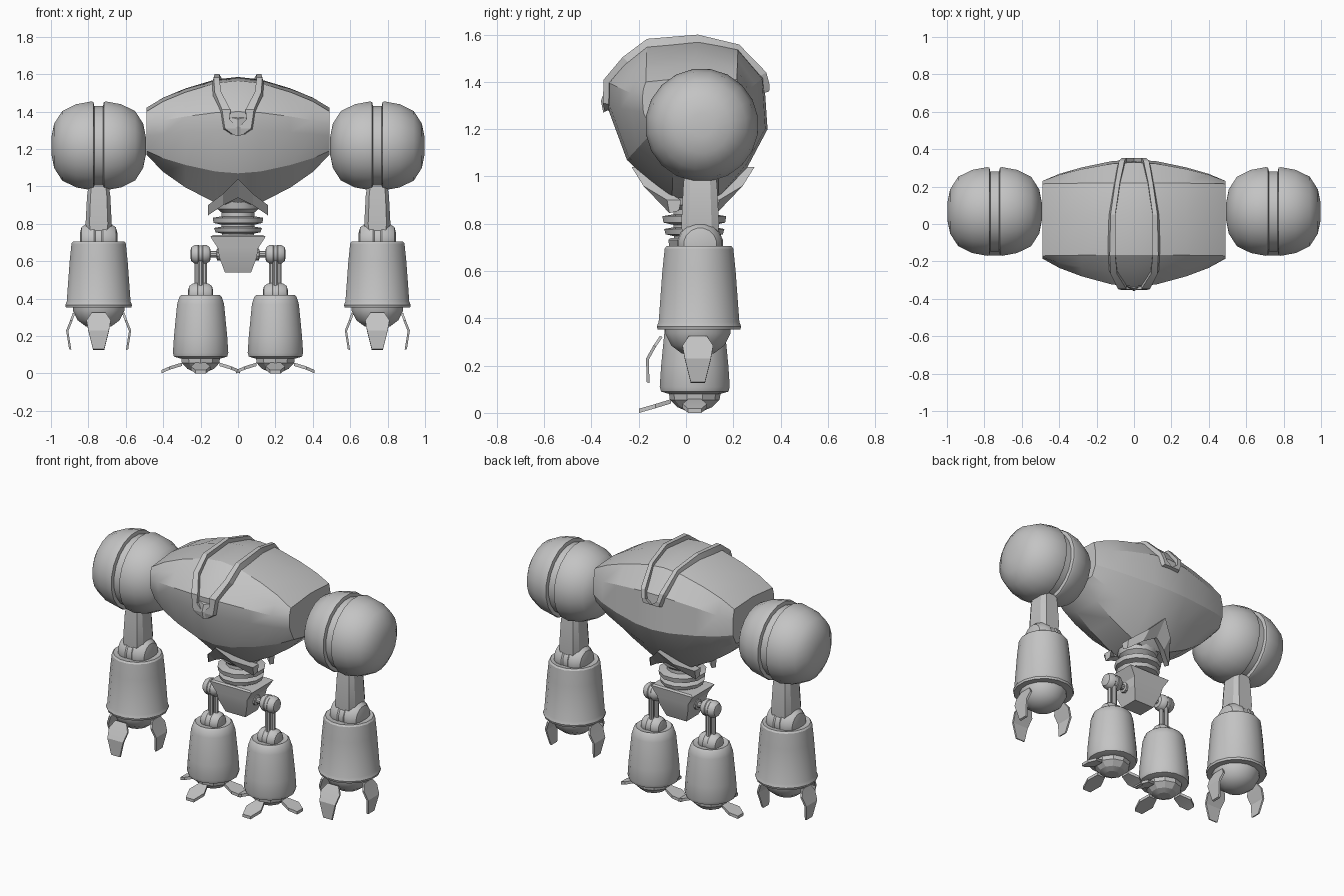
import bpy, bmesh
from math import sin, cos, pi, radians
from mathutils import Vector

cube = bpy.data.objects.get("Cube")
if cube:
    bpy.data.objects.remove(cube)

grey = bpy.data.materials.new("plain_grey")
grey.use_nodes = True
GREY = (0.55, 0.55, 0.55, 1)
grey.diffuse_color = GREY
grey.node_tree.nodes["Principled BSDF"].inputs["Base Color"].default_value = GREY


def loft(name, rings, angle=32):
    """Skin a closed, capped surface over equal-length rings of points."""
    bm = bmesh.new()
    rows = [[bm.verts.new(p) for p in ring] for ring in rings]
    n = len(rows[0])
    for a, b in zip(rows, rows[1:]):
        for i in range(n):
            j = (i + 1) % n
            bm.faces.new((a[i], a[j], b[j], b[i]))
    bm.faces.new(rows[0][::-1])
    bm.faces.new(rows[-1])
    bmesh.ops.recalc_face_normals(bm, faces=bm.faces)
    mesh = bpy.data.meshes.new(name)
    bm.to_mesh(mesh)
    bm.free()
    mesh.materials.append(grey)
    obj = bpy.data.objects.new(name, mesh)
    bpy.context.collection.objects.link(obj)
    bpy.ops.object.select_all(action="DESELECT")
    bpy.context.view_layer.objects.active = obj
    obj.select_set(True)
    bpy.ops.object.shade_smooth_by_angle(angle=radians(angle))
    return obj


def lathe(name, centre, profile, axis="z", seg=16, side=1, angle=32):
    """Revolve (radius, height) pairs around an axis through centre."""
    rings = []
    for r, h in profile:
        ring = []
        for i in range(seg):
            a = 2 * pi * (i + 0.5) / seg
            u, v = r * cos(a), r * sin(a)
            ring.append(Vector(centre) + Vector((u, v, h) if axis == "z" else (side * h, u, v)))
        rings.append(ring)
    return loft(name, rings, angle)


def claw(name, centre, direction, stations, shift):
    """Tapered plate reaching out from centre; stations are (reach, z, half width)."""
    d = Vector(direction)
    across = Vector((-d.y, d.x, 0))
    rings = []
    for reach, z, w in stations:
        outer = Vector(centre) + d * reach + Vector((0, 0, z))
        inner = outer + d * shift[0] + Vector((0, 0, shift[1]))
        rings.append([outer - across * w, outer + across * w, inner + across * w, inner - across * w])
    return loft(name, rings, 10)


def mirror(obj):
    obj.modifiers.new("mirror", "MIRROR")


# Torso: blend from the tall middle section to the small side caps
MIDDLE = [(-.165, 1.565), (.05, 1.585), (.22, 1.545), (.33, 1.42), (.345, 1.2), (.26, 1.04),
          (.14, .89), (-.06, .89), (-.25, 1.07), (-.335, 1.3), (-.335, 1.4), (-.26, 1.49)]
END = [(-.17, 1.4), (.03, 1.42), (.215, 1.41), (.23, 1.34), (.23, 1.25), (.2, 1.19),
       (.13, 1.17), (-.05, 1.17), (-.14, 1.19), (-.18, 1.27), (-.185, 1.33), (-.18, 1.37)]
half = [(.12, .08), (.28, .37), (.4, .67), (.49, 1)]
stations = [(-x, t) for x, t in half[::-1]] + [(0, 0)] + half
loft("torso", [[(x, a[0] + (b[0] - a[0]) * t, a[1] + (b[1] - a[1]) * t)
                for a, b in zip(MIDDLE, END)] for x, t in stations], 26)

# Raised rails of the crest, running over the top from the front beak to the back
RAIL = [(-.345, 1.28, .03, 0), (-.352, 1.31, .07, 0), (-.35, 1.36, .078, .045), (-.348, 1.41, .085, .04),
        (-.268, 1.505, .125, .09), (-.165, 1.582, .13, .1), (.05, 1.6, .125, .1),
        (.225, 1.558, .1, .075), (.34, 1.44, .08, .05), (.353, 1.39, .065, .04), (.352, 1.36, .055, 0)]
rings = []
for y, z, out, inn in RAIL:
    yy, zz = y * .9, 1.25 + (z - 1.25) * .9
    rings.append([(out, y, z), (inn, y, z), (inn, yy, zz), (out + .01, yy, zz)])
mirror(loft("crest_rail", rings, 15))
# Beak at the front tip of the crest
loft("crest_beak", [[(-.045, -.33, z0), (0, y, z1), (.045, -.33, z0)]
                    for z0, y, z1 in ((1.37, -.345, 1.36), (1.31, -.36, 1.32), (1.28, -.35, 1.27))], 10)

# Pointed collar plates under the torso
for name, flip in (("front_collar", 1), ("back_collar", -1)):
    rings = []
    for x, y, z, y2, z2 in ((0, -.23, 1.04, -.15, .94), (.08, -.18, .96, -.12, .9), (.16, -.08, .9, -.07, .845)):
        ys = [y, y2, y2 + .04, y + .06]
        rings.append([(x, .03 + flip * (v - .03), h) for v, h in zip(ys, (z, z2, z2 + .01, z))])
    mirror(loft(name, rings, 10))

# Ribbed waist
lathe("waist", (0, .035, 0), [(.13, .95), (.115, .88), (.09, .86), (.09, .84), (.14, .832), (.135, .805),
      (.09, .795), (.09, .785), (.132, .778), (.125, .755), (.09, .748), (.08, .7)], seg=12)

# Tapered pelvis and hip axle
loft("pelvis", [[(sx * hx, .035 + sy * hy, z) for sx, sy in ((-1, -1), (1, -1), (1, 1), (-1, 1))]
                for hx, hy, z in ((.13, .1, .74), (.148, .11, .732), (.108, .1, .67), (.1, .09, .62), (.07, .06, .54))], 10)
lathe("hip_axle", (0, .035, .637), [(.018, -.2), (.018, -.115), (.032, -.112), (.032, -.08),
      (.032, .08), (.032, .112), (.018, .115), (.018, .2)], "x", 10)


def split_joint(name, centre, radius, width):
    """Round joint with a groove around its middle."""
    right = [(.94, .16), (1, .24), (.95, .62), (.72, .92), (.4, 1)]
    profile = [(r, -h) for r, h in right[::-1]] + right
    lathe(name, centre, [(r * radius, h * width) for r, h in profile], "x", 16)


DIRECTIONS = (("inner", (-1, 0, 0)), ("outer", (1, 0, 0)), ("front", (0, -1, 0)))

for label, s in (("left", 1), ("right", -1)):
    # Shoulder ball: two shells around a narrower core
    c = (s * .745, .067, 1.217)
    shell = [(.2, .02), (.237, .028), (.24, .04), (.225, .12), (.188, .195), (.12, .238), (.05, .252)]
    lathe(label + "_shoulder_outer", c, shell, "x", 20, s, 40)
    lathe(label + "_shoulder_inner", c, shell, "x", 20, -s, 40)
    lathe(label + "_shoulder_core", c, [(.216, -.04), (.216, .04)], "x", 20)

    # Upper arm, elbow, forearm and hand
    ax, ay = s * .745, .06
    loft(label + "_upper_arm", [[(ax + u * w, ay + v * d, z) for u, v in
         ((-1, -.6), (-.7, -1), (.7, -1), (1, -.6), (1, .6), (.7, 1), (-.7, 1), (-1, .6))]
         for w, d, z in ((.055, .068, 1.0), (.062, .072, .95), (.07, .08, .8), (.05, .07, .69))], 20)
    split_joint(label + "_elbow", (ax, ay, .712), .098, .1)
    lathe(label + "_forearm", (ax, .055, 0), [(.09, .695), (.14, .705), (.148, .695), (.158, .6),
          (.174, .385), (.182, .365), (.178, .352), (.14, .352)], seg=16)
    lathe(label + "_hand", (ax, .05, 0), [(.142, .37), (.14, .335), (.115, .285), (.07, .252), (.015, .24)],
          seg=16, angle=40)
    for side, d in DIRECTIONS:
        extra = .045 if side == "front" else 0
        claw(f"{label}_{side}_finger", (ax, .05, 0), d,
             [(.138 + extra * .5, .325, .038), (.152 + extra * .8, .285, .065),
              (.174 + extra, .23, .055), (.158 + extra * 1.3, .13, .03)], (-.012, -.004))

    # Hip ball, thigh rods, knee, shin and foot
    lx, ly = s * .2, .037
    split_joint(label + "_hip", (lx, ly, .637), .052, .054)
    for dx, dy in ((-.02, 0), (.02, 0), (0, -.02), (0, .02)):
        lathe(label + "_thigh_rod", (lx + dx, ly + dy, 0), [(.014, .42), (.014, .62)], seg=8)
    split_joint(label + "_knee", (lx, ly, .425), .06, .066)
    lathe(label + "_shin", (lx, ly, 0), [(.07, .41), (.104, .42), (.115, .41), (.128, .37), (.145, .2),
          (.151, .11), (.145, .09), (.11, .08)], seg=16)
    lathe(label + "_foot", (lx, ly, 0), [(.112, .1), (.105, .055), (.075, .025), (.04, .01)], seg=10, angle=15)
    for side, d in DIRECTIONS:
        reach = .235 if side == "front" else .21
        claw(f"{label}_{side}_toe", (lx, ly, 0), d,
             [(.1, .058, .028), (.165, .038, .052), (reach, .018, .028)], (0, -.018))
